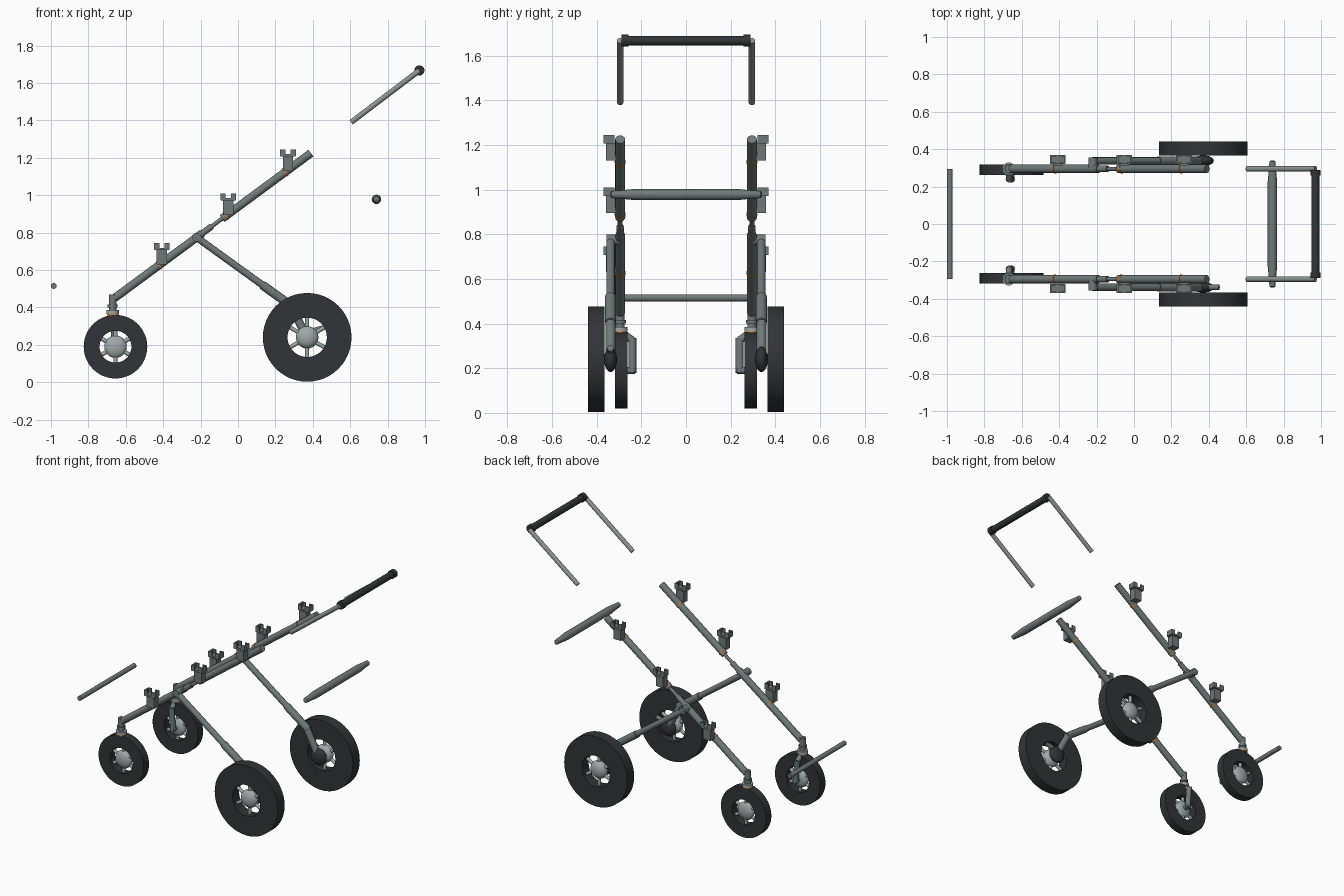
import bpy, bmesh, math
from mathutils import Vector

cube = bpy.data.objects.get("Cube")
if cube:
    bpy.data.objects.remove(cube)


def material(name, rgb):
    m = bpy.data.materials.new(name)
    m.use_nodes = True
    m.diffuse_color = (*rgb, 1)
    m.node_tree.nodes["Principled BSDF"].inputs["Base Color"].default_value = (*rgb, 1)
    return m


FRAME = material("grey green metal", (0.16, 0.195, 0.19))
PALE = material("pale metal", (0.36, 0.39, 0.39))
SILVER = material("light tube", (0.26, 0.3, 0.29))
RUBBER = material("black rubber", (0.032, 0.034, 0.038))
ORANGE = material("orange", (0.6, 0.2, 0.03))


def finish(name, bm, mat, smooth=True):
    bmesh.ops.recalc_face_normals(bm, faces=bm.faces)
    me = bpy.data.meshes.new(name)
    bm.to_mesh(me)
    bm.free()
    me.materials.append(mat)
    ob = bpy.data.objects.new(name, me)
    bpy.context.collection.objects.link(ob)
    if smooth:
        bpy.ops.object.select_all(action='DESELECT')
        ob.select_set(True)
        bpy.context.view_layer.objects.active = ob
        bpy.ops.object.shade_smooth_by_angle(angle=math.radians(40))
    return ob


def lathe(name, p, q, profile, mat, closed=False, n=24):
    """Turn (radius, distance) points about the axis from p towards q."""
    p, axis = Vector(p), (Vector(q) - Vector(p)).normalized()
    u = axis.orthogonal().normalized()
    v = axis.cross(u)
    bm = bmesh.new()
    rings = []
    for r, d in profile:
        rings.append([bm.verts.new(p + axis * d + r * (u * math.cos(a) + v * math.sin(a)))
                      for a in (2 * math.pi * i / n for i in range(n))])
    pairs = list(zip(rings, rings[1:]))
    if closed:
        pairs.append((rings[-1], rings[0]))
    else:
        bm.faces.new(rings[0])
        bm.faces.new(rings[-1])
    for a, b in pairs:
        for i in range(n):
            j = (i + 1) % n
            bm.faces.new((a[i], a[j], b[j], b[i]))
    return finish(name, bm, mat)


def tube(name, p, q, r, mat=FRAME, n=20):
    return lathe(name, p, q, [(r, 0), (r, (Vector(q) - Vector(p)).length)], mat, n=n)


def ball(name, c, r, mat, squash=1):
    bm = bmesh.new()
    bmesh.ops.create_uvsphere(bm, u_segments=24, v_segments=14, radius=r)
    for v in bm.verts:
        v.co.y *= squash
        v.co += Vector(c)
    return finish(name, bm, mat)


def box(name, c, size, mat=FRAME):
    bm = bmesh.new()
    bmesh.ops.create_cube(bm, size=1)
    for v in bm.verts:
        v.co = Vector(a * b for a, b in zip(v.co, size)) + Vector(c)
    return finish(name, bm, mat, False)


def wheel(name, x, y, z, r, half, hole):
    # tyre ring, hub and spokes
    lathe(name + "_tyre", (x, y, z), (x, y + 1, z),
          [(hole, -half), (r, -half), (r, half), (hole, half)], RUBBER, True, 48)
    ball(name + "_hub", (x, y, z), 0.06, PALE, half / 0.06)
    for i in range(6):
        a = math.pi * (i / 3 + 1 / 6)
        tube(name + "_spoke", (x, y, z),
             (x + math.cos(a) * (hole + .005), y, z + math.sin(a) * (hole + .005)), 0.011, PALE, 10)


# main rail line in the side plane
LOW, HIGH = Vector((-0.66, 0, 0.45)), Vector((0.39, 0, 1.225))


def rail(x, y):
    p = LOW.lerp(HIGH, (x - LOW.x) / (HIGH.x - LOW.x))
    return Vector((x, y, p.z))


for s, side in ((1, "back"), (-1, "front")):
    y = 0.295 * s
    leg_y = 0.338 * s

    # side rails with the thin folding link between them
    tube(side + "_lower_rail", rail(-0.66, y), rail(-0.19, y), 0.022)
    tube(side + "_upper_rail", rail(-0.085, y), rail(0.39, y), 0.022)
    tube(side + "_link_rod", rail(-0.2, y), rail(-0.07, y), 0.011)
    tube(side + "_link_sleeve", rail(-0.19, y), rail(-0.14, y), 0.017)
    tube(side + "_hinge_pin", (-0.22, y, 0.775), (-0.22, 0.355 * s, 0.775), 0.024)

    # rear leg and its lower sleeve
    tube(side + "_rear_leg", (-0.225, leg_y, 0.777), (0.28, leg_y, 0.412), 0.019)
    tube(side + "_leg_sleeve", (0.13, leg_y, 0.52), (0.29, leg_y, 0.405), 0.024)
    tube(side + "_leg_drop", (0.28, leg_y, 0.41), (0.37, leg_y, 0.24), 0.022)
    ball(side + "_brake_drum", (0.37, leg_y, 0.24), 0.057, RUBBER, 0.5)
    wheel(side + "_rear_wheel", 0.37, 0.403 * s, 0.24, 0.237, 0.037, 0.105)

    # caster post, collars and one-sided fork
    tube(side + "_caster_post", (-0.67, y, 0.355), (-0.67, y, 0.47), 0.02)
    tube(side + "_caster_collar", (-0.67, y, 0.365), (-0.67, y, 0.385), 0.034, PALE)
    tube(side + "_caster_upper_collar", (-0.67, y, 0.4), (-0.67, y, 0.415), 0.027)
    tube(side + "_caster_ring", (-0.67, y, 0.357), (-0.67, y, 0.365), 0.032, ORANGE)
    arm_y = 0.24 * s
    tube(side + "_fork_bridge", (-0.67, y, 0.365), (-0.668, arm_y, 0.325), 0.017)
    tube(side + "_fork_arm", (-0.668, arm_y, 0.335), (-0.655, arm_y, 0.18), 0.018)
    tube(side + "_front_axle", (-0.655, 0.228 * s, 0.19), (-0.655, y, 0.19), 0.016)
    wheel(side + "_front_wheel", -0.655, 0.29 * s, 0.19, 0.17, 0.028, 0.085)

    # seat brackets: post, open notched socket and orange band
    for i, (x, z) in enumerate(((-0.407, 0.745), (-0.052, 1.01), (0.267, 1.245))):
        name = f"{side}_bracket_{i + 1}"
        box(name + "_post", (x, 0.336 * s, z - 0.075), (0.055, 0.046, 0.08))
        box(name + "_socket_floor", (x, 0.345 * s, z - 0.032), (0.08, 0.05, 0.012))
        for e in (-1, 1):
            box(name + "_end_wall", (x + e * 0.037, 0.345 * s, z - 0.018), (0.01, 0.05, 0.036))
            for w in (0.324, 0.366):
                box(name + "_prong", (x + e * 0.027, w * s, z - 0.018), (0.026, 0.008, 0.036))
        band = rail(x - 0.015, y)
        along = (HIGH - LOW).normalized() * 0.004
        tube(name + "_band", band - along, band + along, 0.0245, ORANGE)

    # push handle arm and grip end
    tube(side + "_handle_arm", (0.605, y, 1.39), (0.97, y, 1.667), 0.0145, SILVER)
    tube(side + "_grip_end", (0.97, 0.258 * s, 1.667), (0.97, 0.29 * s, 1.667), 0.027, RUBBER)

# brake pedal on one side only
tube("brake_pedal", (0.38, -0.338, 0.27), (0.455, -0.338, 0.29), 0.014)

# cross bars
tube("handle_grip", (0.97, -0.27, 1.667), (0.97, 0.27, 1.667), 0.022, RUBBER)
tube("foot_bar", (-0.985, -0.295, 0.515), (-0.985, 0.295, 0.515), 0.0155)
lathe("bumper_bar", (0.74, -0.34, 0.978), (0.74, 0.34, 0.978),
      [(0.008, 0), (0.016, 0.006), (0.019, 0.05), (0.025, 0.11),
       (0.025, 0.57), (0.019, 0.63), (0.016, 0.674), (0.008, 0.68)], FRAME)
